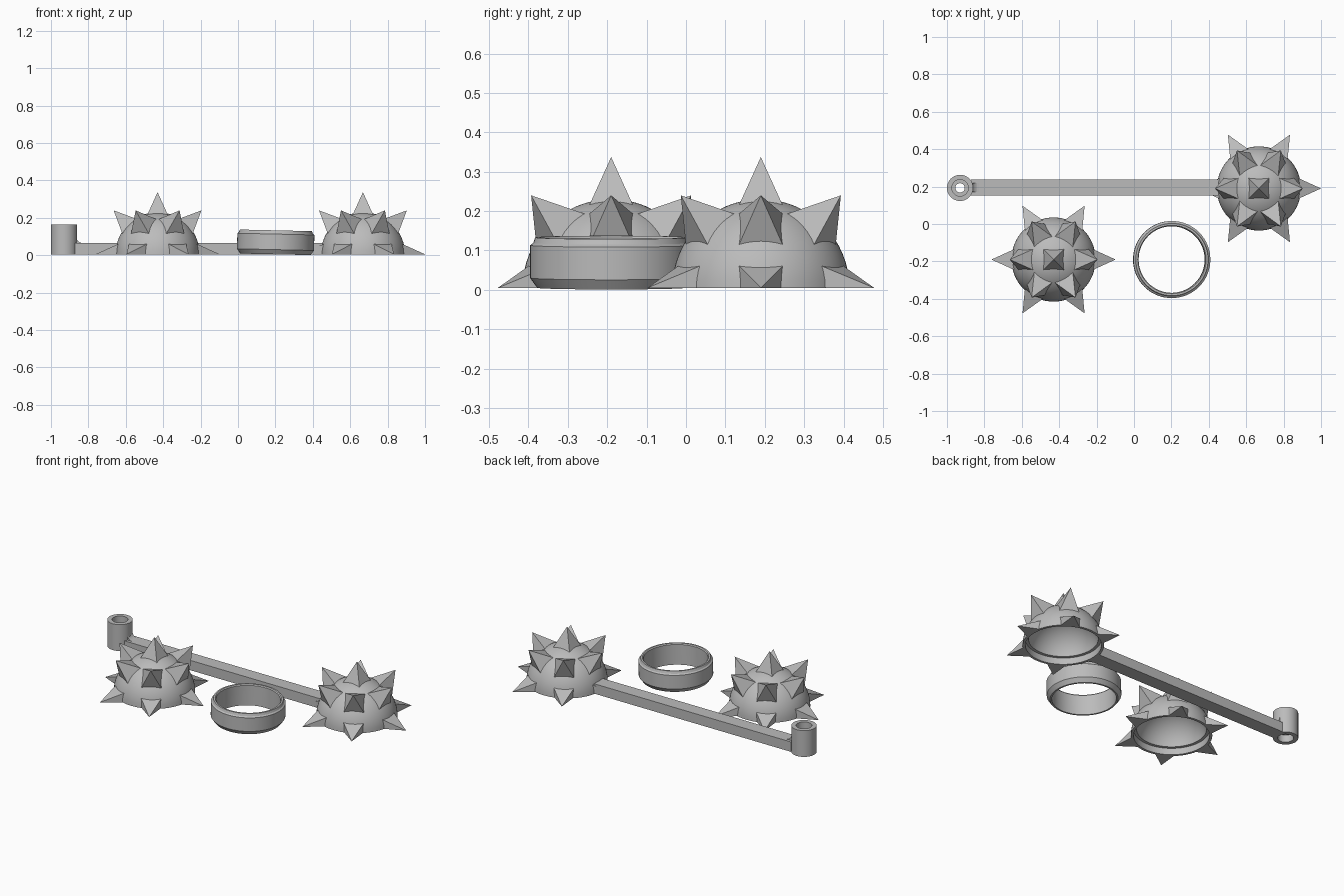
import bpy, bmesh
from math import sin, cos, pi, radians
from mathutils import Matrix, Vector

cube = bpy.data.objects.get("Cube")
if cube:
    bpy.data.objects.remove(cube, do_unlink=True)

grey = bpy.data.materials.new("plain grey")
grey.use_nodes = True
grey.diffuse_color = (0.5, 0.5, 0.5, 1)
grey.node_tree.nodes["Principled BSDF"].inputs["Base Color"].default_value = (0.5, 0.5, 0.5, 1)

BASE = 0.005          # height of the flat undersides
DOME_R, TIP_R = 0.225, 0.332


def finish(name, bm, location, smooth=True):
    bmesh.ops.recalc_face_normals(bm, faces=bm.faces)
    mesh = bpy.data.meshes.new(name)
    bm.to_mesh(mesh)
    bm.free()
    mesh.materials.append(grey)
    obj = bpy.data.objects.new(name, mesh)
    obj.location = location
    bpy.context.collection.objects.link(obj)
    if smooth:
        bpy.ops.object.select_all(action='DESELECT')
        obj.select_set(True)
        bpy.context.view_layer.objects.active = obj
        bpy.ops.object.shade_smooth_by_angle(angle=radians(25))
    return obj


def lathe(name, profile, location, steps=64, closed=True):
    """Spin a (radius, height) profile around the vertical axis."""
    bm = bmesh.new()
    verts = [bm.verts.new((r, 0, z)) for r, z in profile]
    pairs = list(zip(verts, verts[1:]))
    if closed:
        pairs.append((verts[-1], verts[0]))
    edges = [bm.edges.new(p) for p in pairs]
    bmesh.ops.spin(bm, geom=verts + edges, axis=(0, 0, 1), cent=(0, 0, 0),
                   angle=2 * pi, steps=steps, use_duplicate=False)
    bmesh.ops.remove_doubles(bm, verts=bm.verts, dist=1e-5)
    return finish(name, bm, location)


def prism(name, outline, width, location):
    """Extrude an (x, z) outline along y, centred."""
    bm = bmesh.new()
    face = bm.faces.new([bm.verts.new((x, -width / 2, z)) for x, z in outline])
    out = bmesh.ops.extrude_face_region(bm, geom=[face])
    moved = [v for v in out["geom"] if isinstance(v, bmesh.types.BMVert)]
    bmesh.ops.translate(bm, verts=moved, vec=(0, width, 0))
    return finish(name, bm, location, smooth=False)


def arc(radius, start, end, count=16):
    return [(radius * cos(start + (end - start) * i / count),
             radius * sin(start + (end - start) * i / count)) for i in range(count + 1)]


def spikes(name, location):
    """One upright spike, six slanted ones and six halved ones at the rim."""
    bm = bmesh.new()
    root, half = 0.211, 0.055
    aims = [(90, 0)] + [(tilt, turn) for tilt in (45, 0) for turn in range(0, 360, 60)]
    for tilt, turn in aims:
        place = (Matrix.Rotation(radians(turn), 4, 'Z')
                 @ Matrix.Rotation(radians(90 - tilt), 4, 'Y')
                 @ Matrix.Translation((0, 0, (root + TIP_R) / 2))
                 @ Matrix.Rotation(pi / 4, 4, 'Z'))
        bmesh.ops.create_cone(bm, cap_ends=True, segments=4, radius1=half * 2 ** 0.5,
                              radius2=0, depth=TIP_R - root, matrix=place)
    bmesh.ops.remove_doubles(bm, verts=bm.verts, dist=1e-5)
    # Trim the rim spikes flush with the underside
    cut = bmesh.ops.bisect_plane(bm, geom=bm.verts[:] + bm.edges[:] + bm.faces[:],
                                 dist=1e-5, plane_co=(0, 0, 0), plane_no=(0, 0, -1),
                                 clear_outer=True)
    rim = [e for e in bm.edges if e.is_boundary]
    bmesh.ops.holes_fill(bm, edges=rim, sides=0)
    return finish(name, bm, location, smooth=False)


# Two hollow spiked half balls, with a recessed seat inside the rim
shell = arc(DOME_R, 0, pi / 2) + [(r, z) for r, z in arc(0.197, pi / 2, 0.205)]
shell += [(0.21, 0.04), (0.21, 0)]
for side, x, y in (("right", -0.43, -0.19), ("left", 0.668, 0.19)):
    lathe(side + "_dome", shell, (x, y, BASE))
    spikes(side + "_spikes", (x, y, BASE))

# Loose collar ring, resting at a slight tilt
collar = lathe("collar_ring",
               [(0.178, 0), (0.188, 0), (0.206, 0.025), (0.206, 0.108),
                (0.198, 0.114), (0.193, 0.128), (0.183, 0.128), (0.178, 0.122)],
               (0.2, -0.19, 0.005))
collar.rotation_euler = (0, radians(1.3), 0)

# Handle bar running from the post to the dome wall
prism("handle_bar", [(-0.872, 0), (0.453, 0), (0.453, 0.06), (-0.872, 0.06)],
      0.084, (0, 0.195, BASE))

# Hollow end post with a narrower bore at mid height
lathe("end_post",
      [(0.07, 0), (0.07, 0.16), (0.044, 0.16), (0.044, 0.06),
       (0.025, 0.06), (0.025, 0.045), (0.044, 0.045), (0.044, 0)],
      (-0.93, 0.193, BASE), steps=40)

# Curved gusset where the bar meets the post
curve = [(-0.83 + 0.035 * x, 0.095 + 0.035 * z) for x, z in arc(1, pi, 1.5 * pi, 6)]
prism("post_gusset", [(-0.875, 0.06), (-0.875, 0.095)] + curve, 0.05, (0, 0.195, BASE))
